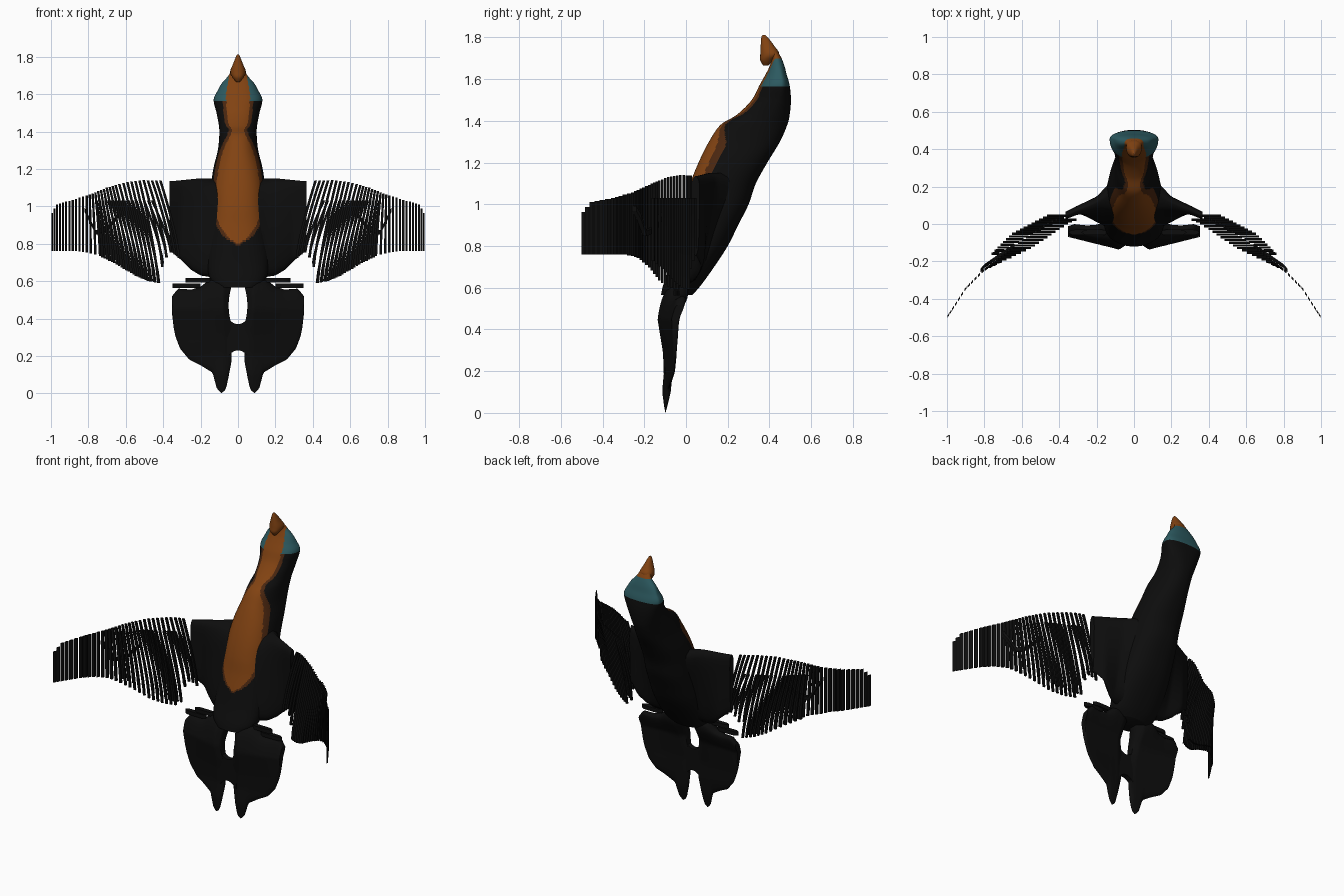
import bpy, bmesh
from math import cos, sin, pi, sqrt

if "Cube" in bpy.data.objects:
    bpy.data.objects.remove(bpy.data.objects["Cube"])

def material(name, rgb):
    m = bpy.data.materials.new(name)
    m.diffuse_color = (*rgb, 1)
    m.use_nodes = True
    m.node_tree.nodes["Principled BSDF"].inputs["Base Color"].default_value = m.diffuse_color
    return m

BLACK = material("black", (0.004, 0.004, 0.004))
ORANGE = material("orange", (0.22, 0.055, 0.006))
TEAL = material("teal", (0.025, 0.10, 0.115))
BROWN = material("brown", (0.07, 0.02, 0.005))

def lerp_table(table, x):
    if x <= table[0][0]:
        return table[0][1]
    for (a, p), (b, q) in zip(table, table[1:]):
        if x <= b:
            return p + (q - p) * (x - a) / (b - a)
    return table[-1][1]

def finish(name, bm, mats, mirror=False, smooth=True):
    bmesh.ops.recalc_face_normals(bm, faces=bm.faces[:])
    me = bpy.data.meshes.new(name)
    bm.to_mesh(me)
    bm.free()
    ob = bpy.data.objects.new(name, me)
    bpy.context.collection.objects.link(ob)
    for m in mats:
        me.materials.append(m)
    if mirror:
        ob.modifiers.new("Mirror", 'MIRROR')
    if smooth:
        bpy.ops.object.select_all(action='DESELECT')
        ob.select_set(True)
        bpy.context.view_layer.objects.active = ob
        bpy.ops.object.shade_smooth_by_angle(angle=1.0)
    return ob

def loft(name, rows, mats, paint=None, sub=6, seg=56):
    """Horizontal rounded sections; row = z, front y, back y, half width, widest-point fraction."""
    fine = []
    for i in range(len(rows) - 1):
        p0, p1, p2, p3 = (rows[max(0, min(len(rows) - 1, i + k))] for k in (-1, 0, 1, 2))
        for s in range(sub):
            t = s / sub
            fine.append([b + 0.5 * t * (c - a + t * (2*a - 5*b + 4*c - d + t * (3*(b - c) + d - a)))
                         for a, b, c, d in zip(p0, p1, p2, p3)])
    fine.append(rows[-1])
    bm = bmesh.new()
    rings = []
    for z, y0, y1, hw, f in fine:
        mid = y0 + (y1 - y0) * f
        ring = []
        for k in range(seg):
            a = 2 * pi * k / seg
            c, s = cos(a), sin(a)
            x = hw * abs(c) ** 0.85 * (1 if c > 0 else -1)
            y = mid + (abs(s) ** 0.9) * ((y1 - mid) if s > 0 else (y0 - mid))
            ring.append(bm.verts.new((x, y, z)))
        rings.append(ring)
    for a, b in zip(rings, rings[1:]):
        for k in range(seg):
            j = (k + 1) % seg
            bm.faces.new((a[k], a[j], b[j], b[k]))
    bm.faces.new(rings[0])
    bm.faces.new(rings[-1])
    if paint:
        for face in bm.faces:
            face.material_index = paint(face.calc_center_median())
    return finish(name, bm, mats)

def panel(bm, point, thick, nu, nv):
    """Closed thin sheet: point(u, v) gives the middle, thick(u, v) the depth in y."""
    sides = []
    for sgn in (-0.5, 0.5):
        grid = []
        for i in range(nu + 1):
            col = []
            for j in range(nv + 1):
                u, v = i / nu, j / nv
                x, y, z = point(u, v)
                col.append(bm.verts.new((x, y + sgn * thick(u, v), z)))
            grid.append(col)
        for i in range(nu):
            for j in range(nv):
                bm.faces.new((grid[i][j], grid[i+1][j], grid[i+1][j+1], grid[i][j+1]))
        sides.append(grid)
    a, b = ([g[i][0] for i in range(nu)] + [g[nu][j] for j in range(nv)]
            + [g[i][nv] for i in range(nu, 0, -1)] + [g[0][j] for j in range(nv, 0, -1)]
            for g in sides)
    for k in range(len(a)):
        j = (k + 1) % len(a)
        bm.faces.new((a[k], a[j], b[j], b[k]))

def bulge(v):
    return 0.12 + 0.88 * sqrt(max(0, 1 - abs(2 * v - 1) ** 5))

# Body, neck and head
body_rows = [
    (.565, -.12, .03, .11, .5), (.61, -.11, .07, .15, .5), (.70, -.08, .135, .165, .5),
    (.80, -.055, .20, .165, .5), (.90, -.03, .25, .16, .5), (1.0, -.01, .30, .152, .5),
    (1.1, .02, .335, .145, .48), (1.2, .06, .39, .132, .48), (1.3, .11, .45, .108, .5),
    (1.38, .165, .485, .10, .55), (1.43, .245, .497, .102, .6), (1.5, .315, .503, .115, .65),
    (1.57, .352, .497, .13, .7), (1.62, .38, .483, .108, .7), (1.66, .40, .473, .085, .6),
    (1.70, .412, .458, .05, .5), (1.74, .405, .435, .03, .5)]
belly = [(.80, 0), (.83, .05), (.88, .09), (.95, .115), (1.05, .122), (1.2, .105), (1.3, .08),
         (1.38, .04), (1.41, .03), (1.44, .05), (1.5, .06), (1.6, .065), (1.68, .05)]

def body_paint(c):
    mid = lerp_table([(r[0], (r[1] + r[2]) / 2) for r in body_rows], c.z)
    edge = lerp_table(belly, c.z)
    if c.z > 1.70 or (c.y < mid and abs(c.x) < edge):
        return 1
    if c.z > 1.565:
        return 2
    return 3 if c.y < mid and c.z > .79 and abs(c.x) < edge + .018 else 0

loft("body", body_rows, [BLACK, ORANGE, TEAL, BROWN], body_paint, sub=10, seg=120)

# Hooked beak
loft("beak", [(1.665, .37, .395, .010, .5), (1.69, .356, .42, .030, .5), (1.72, .356, .447, .042, .6),
              (1.76, .358, .423, .027, .5), (1.80, .361, .392, .011, .5), (1.812, .368, .380, .004, .5)],
     [ORANGE], seg=24)

# Wing outline, sweep and depth along x
top = [(0, 1.15), (.2, 1.15), (.35, 1.135), (.5, 1.14), (.6, 1.13), (.7, 1.10), (.8, 1.06),
       (.9, 1.03), (.97, 1.01), (1, .95)]
bot = [(0, .60), (.2, .63), (.25, .66), (.3, .71), (.36, .76), (.40, .70), (.42, .59), (.48, .60),
       (.55, .63), (.65, .69), (.75, .74), (.85, .76), (1, .76)]
sweep = [(.1, .13), (.2, .09), (.3, .075), (.4, .03), (.5, -.03), (.6, -.09), (.7, -.155),
         (.8, -.225), (.9, -.34), (1, -.5)]
depth = [(.1, .24), (.15, .16), (.2, .10), (.3, .055), (.4, .04), (.6, .07), (.75, .05),
         (.9, .01), (1, 0)]

# Solid inner wings
def shoulder_point(u, v):
    x = .08 + .285 * u
    z = lerp_table(bot, x) * (1 - v) + lerp_table(top, x) * v
    return x, lerp_table(sweep, x) - .5 * (1 - z) * max(0, 1 - x / .3), z

bm = bmesh.new()
panel(bm, shoulder_point,
      lambda u, v: lerp_table(depth, .08 + .285 * u) * (.6 + .4 * v) * bulge(v), 20, 24)
finish("inner_wing", bm, [BLACK], mirror=True)

# Feather slats: a full front layer and an offset back layer in the middle of the wing
def slats(name, x_start, x_end, count, side, z_cap, crowd):
    bm = bmesh.new()
    xs = [x_start + (x_end - x_start) * (1 - (1 - i / (count - 1)) ** crowd) for i in range(count)]
    for i, x0 in enumerate(xs):
        pitch = xs[max(i, 1)] - xs[max(i, 1) - 1]
        lean = lerp_table([(.6, .10), (.8, 0)], x0)
        z0 = lerp_table(bot, x0 - lean / 2)
        z1 = min(z_cap, lerp_table(top, x0 + lean / 2))
        y = lerp_table(sweep, x0) + side * lerp_table(depth, x0) / 2
        # outer slats turn to follow the sweep
        turn = lerp_table([(.7, 0), (.8, -.9), (.95, -1.5)], x0)
        panel(bm, lambda u, v: (x0 + lean * (v ** 1.3 - .5) + pitch * .62 * (u - .5),
                                y + turn * pitch * .62 * (u - .5), z0 + (z1 - z0) * v),
              lambda u, v: .012, 1, 8)
    finish(name, bm, [BLACK], mirror=True, smooth=False)

slats("wing_slats_front", .365, .993, 33, -1, 2, 1.15)
slats("wing_slats_back", .41, .74, 17, 1, 1.03, 1)

# Zigzag band across the outer wing
zigzag = [(.64, .95), (.70, .88), (.76, .86), (.82, .98)]
bm = bmesh.new()
panel(bm, lambda u, v: (.64 + .18 * u, lerp_table(sweep, .64 + .18 * u),
                        lerp_table(zigzag, .64 + .18 * u) + .025 * (v - .5)),
      lambda u, v: .02, 18, 1)
finish("wing_band", bm, [BLACK], mirror=True, smooth=False)

# Tail lobes with pointed tips
tail_top = [(.035, .59), (.1, .63), (.15, .61), (.2, .57), (.25, .555), (.32, .56), (.352, .52)]
tail_bot = [(.035, .17), (.05, .09), (.065, .02), (.09, 0), (.115, .03), (.135, .11), (.2, .15),
            (.26, .18), (.31, .24), (.34, .32), (.352, .42)]
tail_y = [(0, -.10), (.1, -.095), (.2, -.087), (.45, -.092), (.55, -.055), (.63, -.03)]
tail_depth = [(0, .012), (.1, .045), (.2, .04), (.3, .05), (.45, .10), (.55, .15), (.63, .17)]

def tail_point(u, v):
    x = .035 + .317 * u
    z = lerp_table(tail_bot, x) * (1 - v) + lerp_table(tail_top, x) * v
    # the inner edge bows outward around the opening
    x += .015 * (1 - u) ** 6 * max(0, 1 - ((z - .47) / .1) ** 2)
    return x, lerp_table(tail_y, z) + .04 * max(0, x - .08) / .27, z

def tail_thick(u, v):
    z = tail_point(u, v)[2]
    return lerp_table(tail_depth, z) * (1 - .65 * u) * bulge(v) * (.5 + .5 * min(1, u * 8))

bm = bmesh.new()
panel(bm, tail_point, tail_thick, 36, 32)
finish("tail_lobe", bm, [BLACK], mirror=True)

# Bridge joining the tail lobes, and loose coverts above them
bm = bmesh.new()
panel(bm, lambda u, v: (-.06 + .12 * u, -.09, .30 + (.07 + .04 * abs(2 * u - 1) ** 2) * (2 * v - 1)),
      lambda u, v: .035, 10, 6)
finish("tail_bridge", bm, [BLACK])

bm = bmesh.new()
for x0, x1, z in ((.14, .28, .605), (.20, .35, .575)):
    panel(bm, lambda u, v: (x0 + (x1 - x0) * u, -.045, z + .025 * (v - .5)),
          lambda u, v: .03 * bulge(u), 8, 2)
finish("tail_covert", bm, [BLACK], mirror=True)
